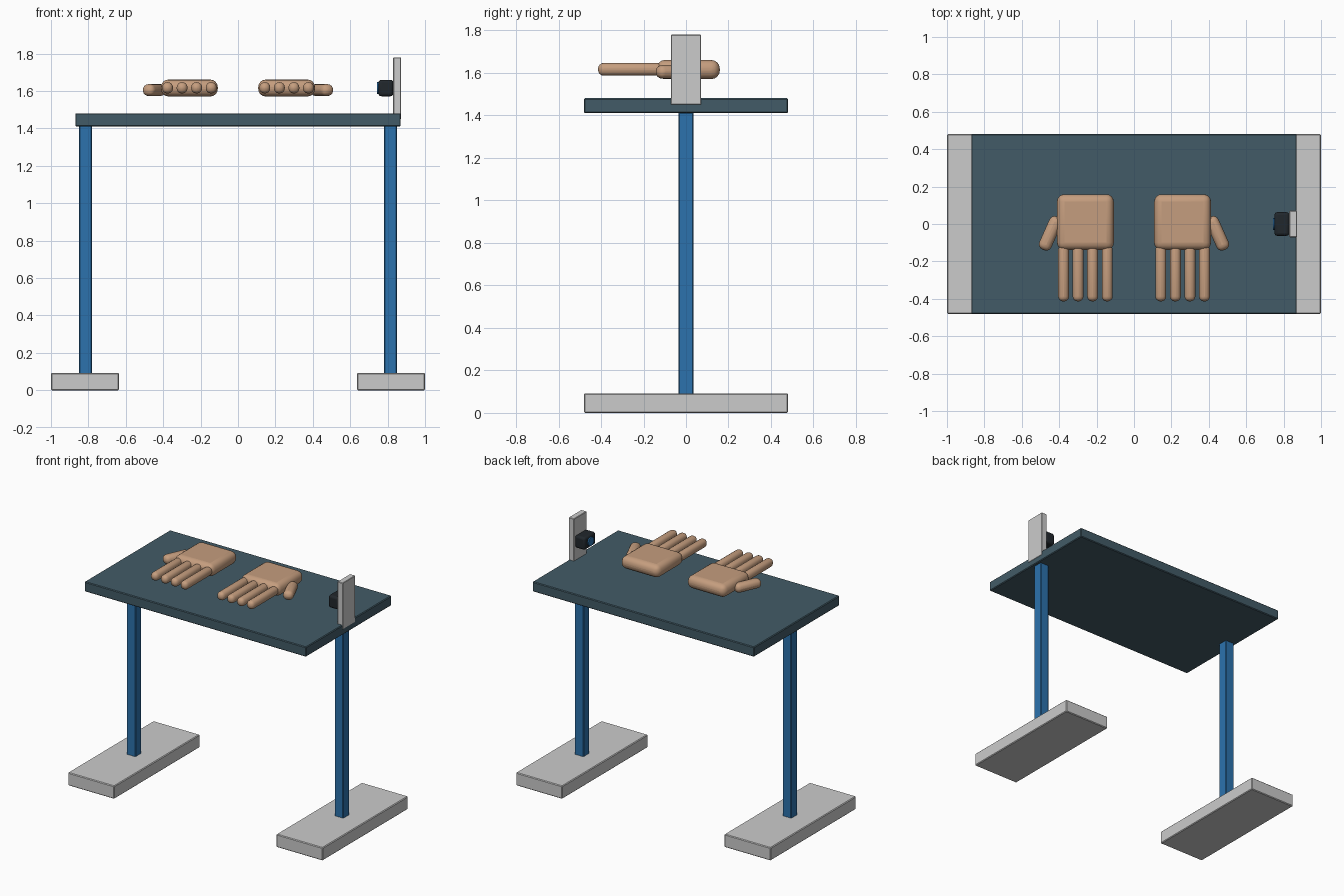
import bpy, math

if "Cube" in bpy.data.objects:
    bpy.data.objects.remove(bpy.data.objects["Cube"])


def material(name, rgb):
    m = bpy.data.materials.new(name)
    m.diffuse_color = (*rgb, 1)
    m.use_nodes = True
    m.node_tree.nodes["Principled BSDF"].inputs["Base Color"].default_value = m.diffuse_color
    return m


teal = material("teal_top", (0.055, 0.105, 0.135))
blue = material("blue_metal", (0.025, 0.17, 0.42))
skin = material("skin", (0.56, 0.34, 0.21))
black = material("black_plastic", (0.015, 0.02, 0.025))


def finish(o, name, mat):
    o.name = name
    o.data.name = name
    if mat:
        o.data.materials.append(mat)
    return o


def box(name, center, size, mat=None, bevel=0.005, segments=1, turn=0):
    bpy.ops.mesh.primitive_cube_add(size=1, location=center)
    o = bpy.context.object
    o.scale = size
    bpy.ops.object.transform_apply(location=False, rotation=False, scale=True)
    o.rotation_euler.z = turn
    if segments > 1:
        bpy.ops.object.shade_smooth_by_angle(angle=math.radians(35))
    b = o.modifiers.new("rounded_edges", 'BEVEL')
    b.width = bevel
    b.segments = segments
    b.limit_method = 'NONE'
    return finish(o, name, mat)


# Table top
box("table_top", (0, 0, 1.446), (1.74, 0.96, 0.07), teal)

for s, side in ((-1, "left"), (1, "right")):
    # Foot and column
    box(side + "_foot", (s * 0.818, 0, 0.046), (0.364, 0.96, 0.092))
    box(side + "_column", (s * 0.816, 0, 0.75), (0.07, 0.07, 1.33), blue)

    # Hand: palm, four fingers and a splayed thumb
    px = s * 0.26
    box(side + "_palm", (px, 0.01, 1.616), (0.304, 0.298, 0.09), skin, 0.04, 4)
    for i in range(4):
        box(f"{side}_finger_{i + 1}", (px + (i - 1.5) * 0.0778, -0.262, 1.617),
            (0.058, 0.304, 0.06), skin, 0.027, 4)
    box(side + "_thumb", (s * 0.447, -0.05, 1.605), (0.07, 0.192, 0.064),
        skin, 0.03, 4, s * math.radians(24))

# Sensor bracket, housing and lens at the right edge
box("sensor_bracket", (0.851, 0, 1.615), (0.042, 0.142, 0.33), None, 0.003)
box("sensor_housing", (0.791, 0, 1.616), (0.08, 0.126, 0.088), black, 0.015, 3)
bpy.ops.mesh.primitive_cylinder_add(vertices=32, radius=0.031, depth=0.02,
                                    location=(0.753, 0, 1.616),
                                    rotation=(0, math.pi / 2, 0))
bpy.ops.object.shade_smooth_by_angle(angle=math.radians(35))
finish(bpy.context.object, "sensor_lens", blue)
